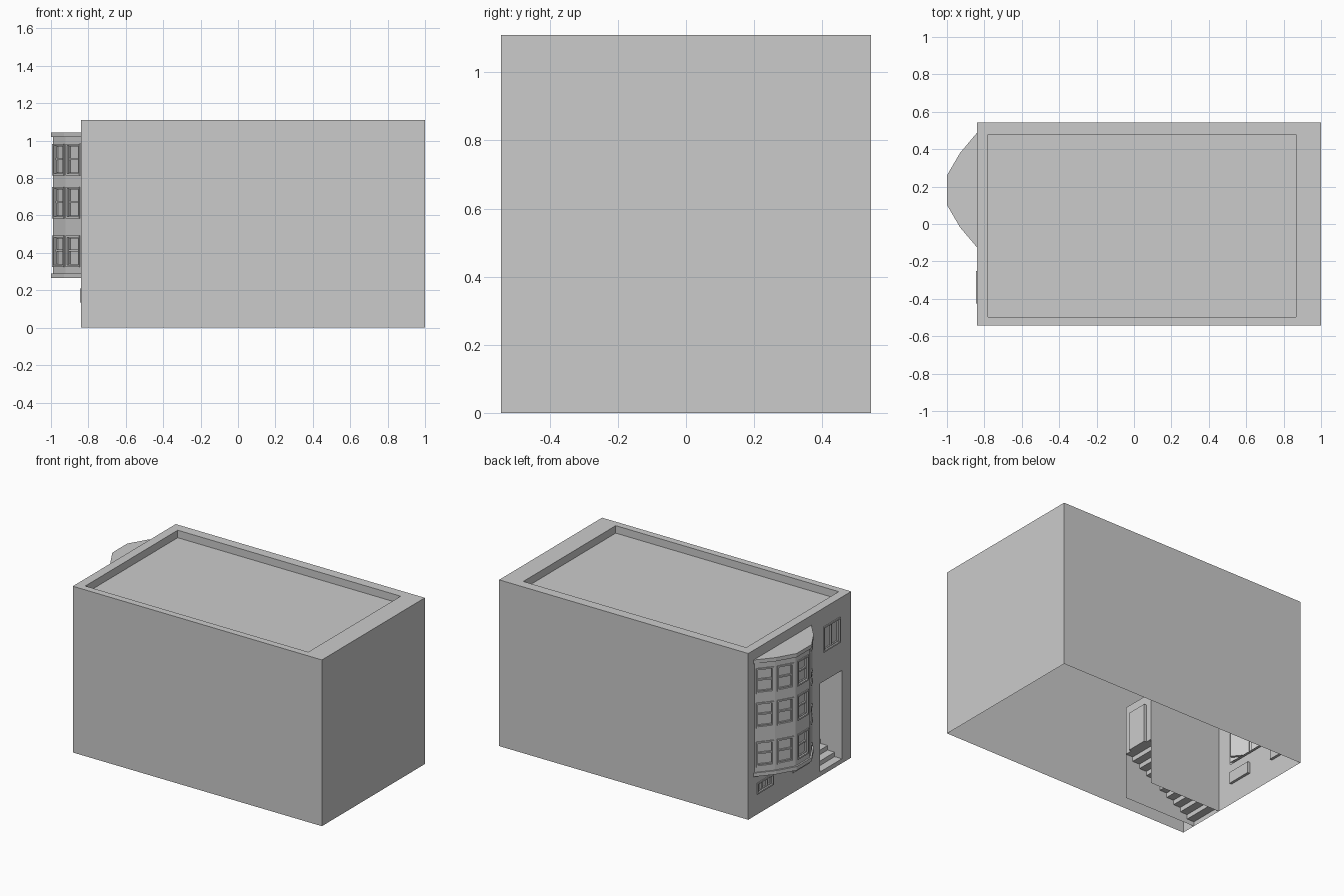
import bpy, bmesh
from mathutils import Vector as V

if "Cube" in bpy.data.objects:
    bpy.data.objects.remove(bpy.data.objects["Cube"])

X0, X1, Y0, Y1, H = -0.84, 1.0, -0.543, 0.543, 1.11   # building block
DY0, DY1, DX, DZ, LAND = -0.445, -0.213, -0.31, 0.62, 0.30  # entrance recess
Z = V((0, 0, 1))


def finish(name, bm, fix=False):
    bmesh.ops.remove_doubles(bm, verts=bm.verts, dist=1e-5)
    if fix:
        bmesh.ops.recalc_face_normals(bm, faces=bm.faces)
    me = bpy.data.meshes.new(name)
    bm.to_mesh(me)
    bm.free()
    ob = bpy.data.objects.new(name, me)
    bpy.context.collection.objects.link(ob)
    return ob


def face(bm, *pts):
    bm.faces.new([bm.verts.new(p) for p in pts])


def wall(bm, a, b, z0, z1, holes=()):
    """Upright panel from a to b with rectangular holes (u0, u1, z0, z1)."""
    a, b = V((*a, 0)), V((*b, 0))
    d = (b - a).normalized()
    us = sorted({0, (b - a).length, *[h[0] for h in holes], *[h[1] for h in holes]})
    zs = sorted({z0, z1, *[h[2] for h in holes], *[h[3] for h in holes]})
    for u, u2 in zip(us, us[1:]):
        for z, z2 in zip(zs, zs[1:]):
            cu, cz = (u + u2) / 2, (z + z2) / 2
            if any(h[0] < cu < h[1] and h[2] < cz < h[3] for h in holes):
                continue
            face(bm, a + d*u + Z*z, a + d*u2 + Z*z, a + d*u2 + Z*z2, a + d*u + Z*z2)


def window(name, a, b, hole, cols=(), rows=(), out=0.006, deep=0.014):
    """Frame, glazing bars and recessed panes filling a hole of wall a-b."""
    a, b = V((*a, 0)), V((*b, 0))
    d = (b - a).normalized()
    n = V((d.y, -d.x, 0))
    u0, u1, z0, z1 = hole
    bm = bmesh.new()

    def bar(ua, ub, na, nb, za, zb):
        c = bmesh.ops.create_cube(bm, size=1)["verts"]
        for v in c:
            v.co = (a + d*(ub if v.co.x > 0 else ua) + n*(nb if v.co.y > 0 else na)
                    + Z*(zb if v.co.z > 0 else za))

    t, s = 0.010, 0.005
    bar(u0, u1, -deep - 0.003, -deep, z0, z1)
    for z in (z0, z1 - t):
        bar(u0, u1, -deep, out, z, z + t)
    for u in (u0, u1 - t):
        bar(u, u + t, -deep, out, z0 + t, z1 - t)
    # inner sash edge, then dividing bars
    for z in (z0 + t, z1 - t - s):
        bar(u0 + t, u1 - t, -deep, -0.005, z, z + s)
    for u in (u0 + t, u1 - t - s):
        bar(u, u + s, -deep, -0.005, z0 + t + s, z1 - t - s)
    for f in cols:
        u = u0 + (u1 - u0)*f
        bar(u - s, u + s, -deep, -0.003, z0 + t, z1 - t)
    for f in rows:
        z = z0 + (z1 - z0)*f
        bar(u0 + t, u1 - t, -deep, -0.004, z - s, z + s)
    me_verts = bm.verts[:]
    bmesh.ops.recalc_face_normals(bm, faces=bm.faces)
    me = bpy.data.meshes.new(name)
    bm.to_mesh(me)
    bm.free()
    bpy.context.collection.objects.link(bpy.data.objects.new(name, me))


# street facade (runs from the back corner to the front corner), open underneath
FA, FB = (X0, Y1), (X0, Y0)
hole = lambda ya, yb, za, zb: (Y1 - ya, Y1 - yb, za, zb)
door_hole = hole(DY1, DY0, 0, DZ)
bay_hole = hole(0.475, -0.11, 0.275, 1.035)
cellar = [hole(0.45, 0.28, 0.135, 0.21), hole(0.075, -0.095, 0.135, 0.21)]
upper = hole(-0.25, -0.425, 0.815, 0.985)
bm = bmesh.new()
wall(bm, FA, FB, 0, H, [door_hole, bay_hole, upper] + cellar)
finish("street_facade", bm)
for h in cellar:
    window("cellar_window", FA, FB, h, cols=(1/3, 2/3))
window("upper_window", FA, FB, upper, cols=(0.5,))

# plain side and rear walls
bm = bmesh.new()
wall(bm, (X0, Y0), (X1, Y0), 0, H)
wall(bm, (X1, Y0), (X1, Y1), 0, H)
wall(bm, (X1, Y1), (X0, Y1), 0, H)
finish("outer_walls", bm)

# parapet and sunken roof
outer = [(X0, Y0), (X1, Y0), (X1, Y1), (X0, Y1)]
inner = [(-0.78, -0.497), (0.867, -0.497), (0.867, 0.478), (-0.78, 0.478)]
RZ = H - 0.05
bm = bmesh.new()
for i in range(4):
    j = (i + 1) % 4
    face(bm, (*outer[i], H), (*outer[j], H), (*inner[j], H), (*inner[i], H))
    wall(bm, inner[j], inner[i], RZ, H)
face(bm, *[(*p, RZ) for p in inner])
finish("roof_and_parapet", bm)

# entrance recess
EA, EB = (DX, DY1), (DX, DY0)
door = (0.042, 0.182, LAND, 0.555)
bm = bmesh.new()
wall(bm, (X0, DY1), EA, 0, DZ)
wall(bm, EB, (X0, DY0), 0, DZ)
wall(bm, EA, EB, LAND, DZ, [door])
face(bm, (X0, DY0, DZ), (X0, DY1, DZ), (DX, DY1, DZ), (DX, DY0, DZ))
finish("entrance_recess", bm)
window("front_door", EA, EB, door, cols=(0.5,), rows=(0.36,))

# entrance stairs: open strip of risers and treads
STEPS = 10
bm = bmesh.new()
rise, run = LAND / STEPS, (DX - X0) / STEPS
for i in range(STEPS):
    x, z = X0 + i*run, i*rise
    wall(bm, (x, DY1), (x, DY0), z, z + rise)
    face(bm, (x, DY0, z + rise), (x + run, DY0, z + rise),
         (x + run, DY1, z + rise), (x, DY1, z + rise))
finish("entrance_stairs", bm)

# bay: five faceted walls with three storeys of sash windows
bay = [(X0, 0.475), (-0.922, 0.376), (-0.989, 0.257),
       (-0.989, 0.105), (-0.922, -0.014), (X0, -0.112)]
bm = bmesh.new()
for a, b in zip(bay, bay[1:]):
    L = (V(b) - V(a)).length
    w = 0.056
    hs = [(L/2 - w, L/2 + w, z, z + 0.168) for z in (0.325, 0.585, 0.815)]
    wall(bm, a, b, 0.275, 1.035, hs)
    for h in hs:
        window("bay_window", a, b, h, rows=(0.52,))
finish("bay_walls", bm)

# bay cornice and base moulding
rim = [(X0, 0.487), (-0.93, 0.38), (-1.0, 0.26), (-1.0, 0.102), (-0.93, -0.018), (X0, -0.124)]
for name, z0, z1 in (("bay_base", 0.265, 0.29), ("bay_cornice", 1.02, 1.045)):
    bm = bmesh.new()
    for a, b in zip(rim, rim[1:]):
        wall(bm, a, b, z0, z1)
    face(bm, *[(*p, z1) for p in reversed(rim)])
    face(bm, *[(*p, z0) for p in rim])
    finish(name, bm, True)
